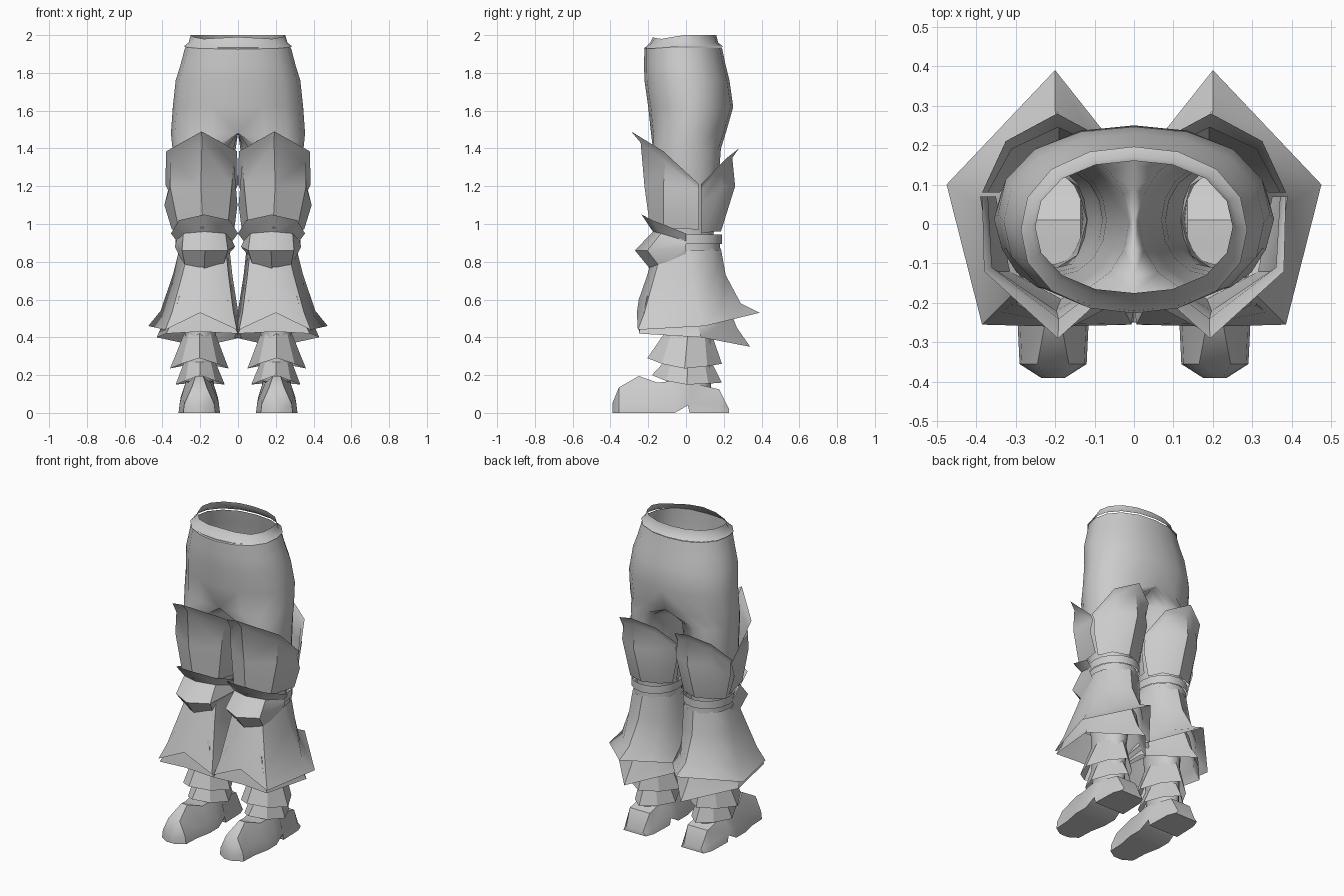
import bpy, bmesh, math

cube = bpy.data.objects.get("Cube")
if cube:
    bpy.data.objects.remove(cube)

GREY = (0.6, 0.6, 0.6, 1)
mat = bpy.data.materials.new("plain grey")
mat.use_nodes = True
mat.diffuse_color = GREY
mat.node_tree.nodes["Principled BSDF"].inputs["Base Color"].default_value = GREY


def height(t, z):
    """Height at turn t (0 back, .25 outer, .5 front); z = one value or (front, corner, side, back)."""
    if not isinstance(z, tuple):
        return z
    front, corner, side, back = z
    w = 1 - abs(t % 1 - 0.5) * 4
    if w < 0:
        return side + (back - side) * -w
    if w < 0.5:
        return side + (corner - side) * w * 2
    return corner + (front - corner) * (w - 0.5) * 2


def ring(x0, x1, yf, yb, z, cx=None, yc=None, p=2, n=16, arc=(0, 1)):
    """Superellipse ring, or part of one, around a leg."""
    cx = (x0 + x1) / 2 if cx is None else cx
    yc = (yf + yb) / 2 if yc is None else yc
    count = n if arc == (0, 1) else n // 2 + 1
    pts = []
    for i in range(count):
        t = arc[0] + (arc[1] - arc[0]) * i / (n if count == n else count - 1)
        s, c = math.sin(math.tau * t), math.cos(math.tau * t)
        r = (abs(s) ** p + abs(c) ** p) ** (-1 / p)
        x = cx + (x1 - cx if s > 0 else cx - x0) * s * r
        y = yc + (yb - yc if c > 0 else yc - yf) * c * r
        pts.append((x, y, height(t, z)))
    return pts


def pentagon(x0, x1, yc, yf, yb, k, r, bulge, z, cx=0.2):
    """Flat front with corners set in by k and back by r, pointed back rounded by bulge."""
    xy = [(cx, yb), ((cx + x1) / 2 + bulge, (yb + yc) / 2 + bulge), (x1, yc), (x1 - k, yf + r),
          (cx, yf), (x0 + k * 0.4, yf + r), (x0, yc), ((cx + x0) / 2 - bulge, (yb + yc) / 2 + bulge)]
    return [(x, y, height(i / 8, z)) for i, (x, y) in enumerate(xy)]


def plate_row(x0, x1, k, side, corner, peak):
    """Five-point strip round half a leg; side, corner and peak are (y, z)."""
    return [(x1, *side), (x1 - k, *corner), ((x0 + x1) / 2, *peak), (x0 + k, *corner), (x0, *side)]


def loft(name, rings, closed=True, caps=False, mirror=True, weld=False, angle=40):
    bm = bmesh.new()
    rows = [[bm.verts.new(p) for p in r] for r in rings]
    n = len(rows[0])
    for a, b in zip(rows, rows[1:]):
        for i in range(n if closed else n - 1):
            j = (i + 1) % n
            bm.faces.new((a[i], a[j], b[j], b[i]))
    if caps:
        bm.faces.new(rows[0])
        bm.faces.new(rows[-1])
        bmesh.ops.recalc_face_normals(bm, faces=bm.faces)
    if weld:  # open the middle wall so both halves join
        wall = [f for f in bm.faces if all(abs(v.co.x) < 1e-4 for v in f.verts)]
        bmesh.ops.delete(bm, geom=wall, context='FACES')
    me = bpy.data.meshes.new(name)
    bm.to_mesh(me)
    bm.free()
    me.materials.append(mat)
    ob = bpy.data.objects.new(name, me)
    bpy.context.collection.objects.link(ob)
    bpy.ops.object.select_all(action='DESELECT')
    ob.select_set(True)
    bpy.context.view_layer.objects.active = ob
    bpy.ops.object.shade_smooth_by_angle(angle=math.radians(angle))
    if mirror:
        m = ob.modifiers.new("Mirror", 'MIRROR')
        m.use_mirror_merge = weld


# Trousers: half hips flowing into one leg, mirrored
hips = [(0.28, -0.22, 0.19, 1.935), (0.305, -0.222, 0.21, 1.84), (0.33, -0.22, 0.23, 1.76),
        (0.345, -0.2, 0.25, 1.62), (0.355, -0.185, 0.21, 1.48)]
leg = [(0.012, 0.347, -0.175, 0.185, 1.4), (0.04, 0.34, -0.16, 0.17, 1.2),
       (0.07, 0.31, -0.13, 0.15, 1.0), (0.08, 0.3, -0.12, 0.14, 0.85),
       (0.09, 0.3, -0.11, 0.15, 0.6), (0.12, 0.285, -0.115, 0.14, 0.4),
       (0.13, 0.28, -0.1, 0.13, 0.1)]
loft("trousers", [ring(0, x, f, b, z, cx=0, p=2.2) for x, f, b, z in hips]
     + [ring(*r) for r in leg], weld=True, angle=70)

# Waistband
loft("waistband", [ring(-0.25, 0.25, -0.175, 0.16, (1.99, 1.98, 2.0, 2.0), p=2.2),
                   ring(-0.262, 0.262, -0.19, 0.17, 1.96, p=2.2),
                   ring(-0.287, 0.287, -0.226, 0.196, (1.925, 1.93, 1.94, 1.94), p=2.2)],
     mirror=False)

# Thigh guards with peaked, flared rims
loft("front_thigh_guard", [
    plate_row(0.0, 0.385, 0.005, (0.07, 1.21), (-0.12, 1.385), (-0.29, 1.49)),
    plate_row(0.012, 0.37, 0.01, (0.07, 1.18), (-0.11, 1.33), (-0.24, 1.43)),
    plate_row(0.003, 0.39, 0.03, (0.07, 1.1), (-0.12, 1.2), (-0.22, 1.2)),
    plate_row(0.02, 0.35, 0.035, (0.07, 0.97), (-0.12, 0.98), (-0.19, 0.98))], closed=False, angle=45)
loft("back_thigh_guard", [row[::-1] for row in (
    plate_row(0.005, 0.385, 0.06, (0.08, 1.21), (0.21, 1.345), (0.28, 1.4)),
    plate_row(0.015, 0.37, 0.06, (0.08, 1.18), (0.19, 1.3), (0.245, 1.35)),
    plate_row(0.01, 0.37, 0.05, (0.08, 1.1), (0.19, 1.2), (0.26, 1.2)),
    plate_row(0.04, 0.34, 0.05, (0.08, 0.95), (0.15, 0.96), (0.185, 0.96)))], closed=False, angle=45)

# Knee caps and the straps behind them
knee = [(0.0, 0.355, -0.235, (1.05, 1.02, 0.95, 0.95)), (0.03, 0.325, -0.175, (0.96, 0.95, 0.91, 0.91)),
        (0.015, 0.335, -0.27, (0.86, 0.86, 0.88, 0.88)), (0.05, 0.31, -0.18, (0.75, 0.77, 0.84, 0.84))]
loft("knee_cap", [ring(x0, x1, yf, 0.2, z, yc=0, p=2.5, n=8, arc=(0.25, 0.75))
                  for x0, x1, yf, z in knee], closed=False, angle=45)
for name, top, low, grow in [("upper_knee_strap", 0.945, 0.895, 0.01), ("lower_knee_strap", 0.9, 0.86, 0)]:
    loft(name, [ring(0.045 - grow, 0.32 + grow, -0.13, 0.18 + grow, z) for z in (top, low)])

# Flared greaves: rim-edged upper skirt over a lower skirt
loft("upper_greave", [
    pentagon(0.045, 0.31, 0.02, -0.165, 0.185, 0.05, 0.04, 0.035, 0.87, cx=0.18),
    pentagon(0.03, 0.345, 0.03, -0.205, 0.21, 0.05, 0.04, 0.03, 0.73, cx=0.19),
    pentagon(0.0, 0.41, 0.06, -0.25, 0.29, 0.06, 0.03, 0.01, (0.6, 0.53, 0.54, 0.58)),
    pentagon(-0.03, 0.475, 0.1, -0.26, 0.39, 0.09, 0.005, 0, (0.53, 0.44, 0.46, 0.53))], angle=45)
loft("lower_greave", [
    pentagon(0.04, 0.36, 0.04, -0.225, 0.2, 0.05, 0.02, 0.02, 0.62),
    pentagon(0.01, 0.4, 0.06, -0.245, 0.27, 0.05, 0.01, 0.01, (0.5, 0.48, 0.47, 0.45)),
    pentagon(-0.02, 0.43, 0.08, -0.25, 0.34, 0.05, 0, 0, (0.43, 0.42, 0.4, 0.35))], angle=45)

# Overlapping ankle plates
plates = [("upper_ankle_plate", 0.05, 0.36, -0.205, 0.19, 0.42, (0.29, 0.26, 0.235, 0.26)),
          ("lower_ankle_plate", 0.07, 0.33, -0.18, 0.19, 0.27, (0.2, 0.17, 0.15, 0.16))]
for name, x0, x1, yf, yb, top, low in plates:
    loft(name, [ring(0.12, 0.285, -0.115, 0.135, top, n=8),
                ring(x0, x1, yf, yb, low, p=1.4, n=8)], angle=25)

# Boots: sections from toe to heel (y, bottom, top, low half width, top half width)
sections = [(-0.39, 0, 0.05, 0.03, 0.02), (-0.355, 0, 0.135, 0.085, 0.04), (-0.25, 0, 0.195, 0.09, 0.02),
            (-0.15, 0, 0.16, 0.11, 0.06), (-0.06, 0, 0.17, 0.11, 0.07), (0.01, 0.04, 0.17, 0.105, 0.07),
            (0.02, 0, 0.16, 0.105, 0.07), (0.175, 0, 0.125, 0.1, 0.07), (0.228, 0, 0.02, 0.08, 0.06)]
boot = []
for y, z0, z1, low, top in sections:
    mid = z0 + (z1 - z0) * 0.35
    half = [(low, z0), (low * 0.93, mid), (top, z1)]
    boot.append([(0.205 + w, y, z) for w, z in half] + [(0.205 - w, y, z) for w, z in reversed(half)])
loft("boot", boot, caps=True, angle=45)
